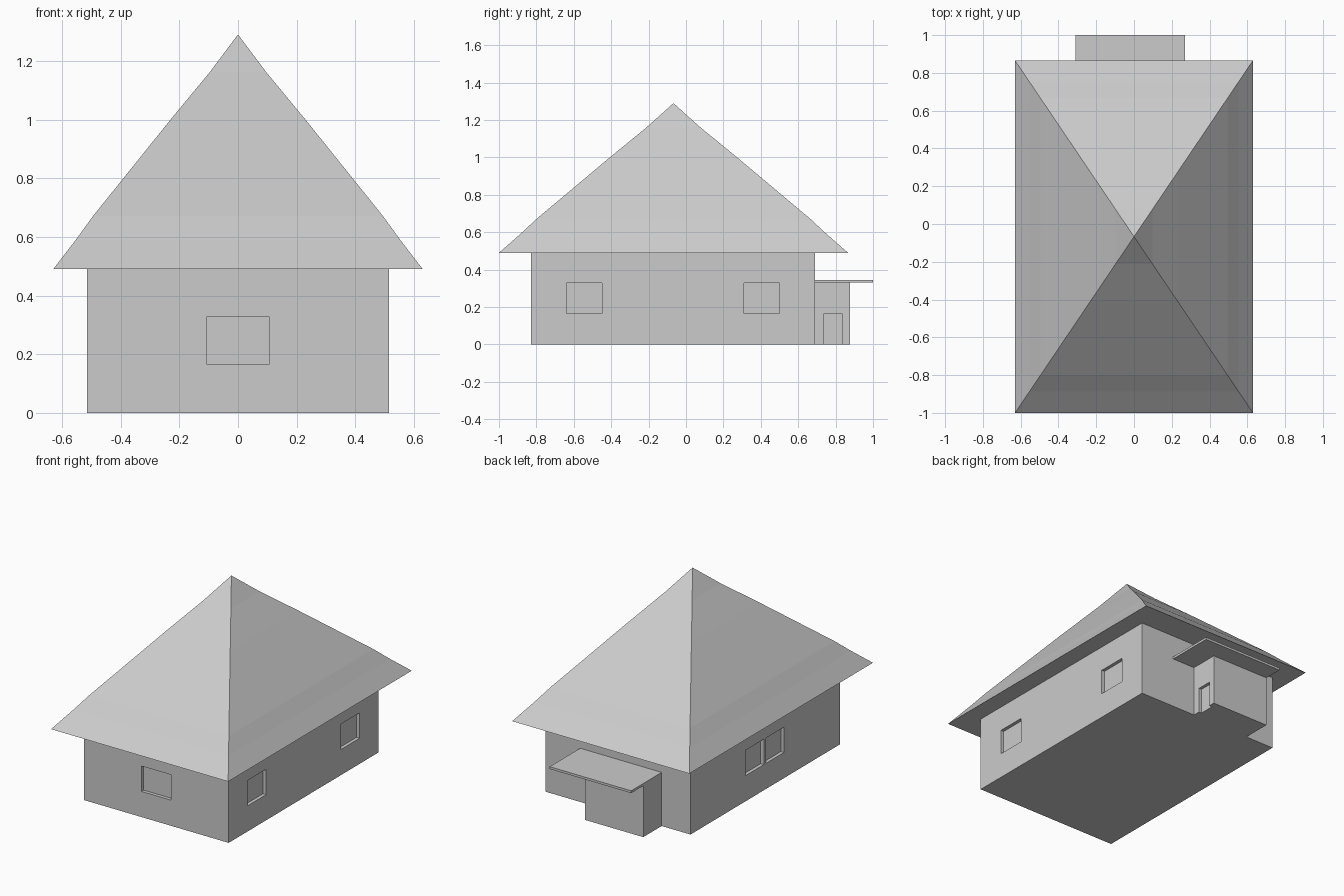
import bpy, bmesh

if "Cube" in bpy.data.objects:
    bpy.data.objects.remove(bpy.data.objects["Cube"])

grey = bpy.data.materials.new("plain_grey")
grey.diffuse_color = (0.6, 0.6, 0.6, 1)
grey.use_nodes = True
grey.node_tree.nodes["Principled BSDF"].inputs["Base Color"].default_value = grey.diffuse_color


def add_object(name, bm):
    bmesh.ops.recalc_face_normals(bm, faces=bm.faces)
    mesh = bpy.data.meshes.new(name)
    bm.to_mesh(mesh)
    bm.free()
    mesh.materials.append(grey)
    obj = bpy.data.objects.new(name, mesh)
    bpy.context.collection.objects.link(obj)
    return obj


def box(name, x, y, z):
    """Box from (min, max) ranges on each axis."""
    bm = bmesh.new()
    bmesh.ops.create_cube(bm, size=1)
    for v in bm.verts:
        v.co = [r[0] if c < 0 else r[1] for c, r in zip(v.co, (x, y, z))]
    return add_object(name, bm)


def cut(obj, x, y, z):
    """Cut a box-shaped recess into obj."""
    cutter = box("recess_cutter", x, y, z)
    cutter.hide_render = True
    mod = obj.modifiers.new("recess", 'BOOLEAN')
    mod.operation = 'DIFFERENCE'
    mod.solver = 'EXACT'
    mod.object = cutter
    bpy.context.view_layer.objects.active = obj
    bpy.ops.object.modifier_apply(modifier=mod.name)
    bpy.data.objects.remove(cutter)


# Walls with recessed windows
W, DEPTH = 0.515, 0.022
SILL = (0.165, 0.328)
walls = box("walls", (-W, W), (-0.83, 0.69), (0, 0.49))
cut(walls, (-0.105, 0.105), (-0.93, -0.83 + DEPTH), SILL)
for y in ((-0.64, -0.45), (0.31, 0.50)):
    cut(walls, (W - DEPTH, W + 0.1), y, SILL)
for y in ((-0.26, -0.075), (-0.055, 0.13)):
    cut(walls, (-W - 0.1, -W + DEPTH), y, SILL)

# Flared hip roof: rings of (scale, height) closing to a point
RINGS = [(1, 0.49), (0.878, 0.59), (0.786, 0.67), (0.365, 1.0), (0.155, 1.16)]
CY, HX, HY = -0.067, 0.63, 0.933
bm = bmesh.new()
rings = [[bm.verts.new((sx * HX * s, CY + sy * HY * s, z))
          for sx, sy in ((-1, -1), (1, -1), (1, 1), (-1, 1))] for s, z in RINGS]
apex = bm.verts.new((0, CY, 1.29))
bm.faces.new(rings[0])
for i in range(4):
    j = (i + 1) % 4
    for a, b in zip(rings, rings[1:]):
        bm.faces.new((a[i], a[j], b[j], b[i]))
    bm.faces.new((rings[-1][i], rings[-1][j], apex))
add_object("roof", bm)

# Back entrance block with a recessed side door, and its canopy
porch = box("entrance_block", (-0.31, 0.105), (0.69, 0.877), (0, 0.33))
cut(porch, (0.085, 0.2), (0.737, 0.835), (-0.1, 0.165))
box("entrance_canopy", (-0.31, 0.27), (0.69, 1.0), (0.33, 0.345))
